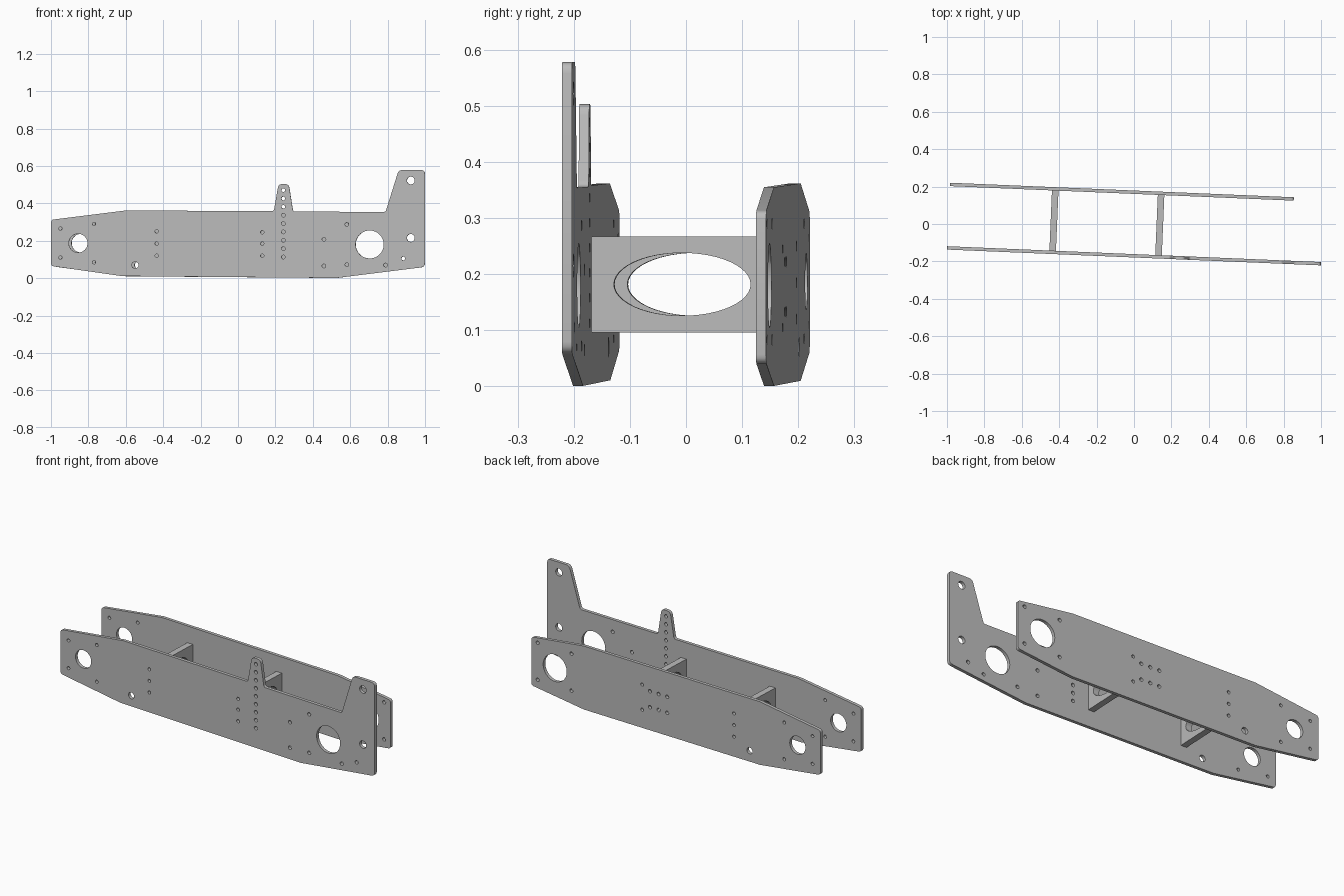
import bpy
from math import sin, cos, pi, radians
from mathutils import Vector

if "Cube" in bpy.data.objects:
    bpy.data.objects.remove(bpy.data.objects["Cube"])

YAW = radians(-2.42)
THICK = 0.018

steel = bpy.data.materials.new("grey steel")
steel.use_nodes = True
GREY = (0.5, 0.5, 0.5, 1)
steel.diffuse_color = GREY
steel.node_tree.nodes["Principled BSDF"].inputs["Base Color"].default_value = GREY


def ellipse(x, z, rx, rz=None, n=None):
    rz = rz or rx
    n = n or (48 if rx > 0.04 else 16)
    return [(x + rx * cos(2 * pi * i / n), z + rz * sin(2 * pi * i / n)) for i in range(n)]


def rounded(points, steps=4):
    """Round every (x, z, radius) corner with a short curve."""
    out = []
    for i, (x, z, r) in enumerate(points):
        p = Vector((x, z))
        if not r:
            out.append((x, z))
            continue
        a = p + (Vector(points[i - 1][:2]) - p).normalized() * r
        b = p + (Vector(points[(i + 1) % len(points)][:2]) - p).normalized() * r
        for k in range(steps + 1):
            t = k / steps
            out.append(tuple(a * (1 - t) ** 2 + p * 2 * t * (1 - t) + b * t * t))
    return out


def cut_plate(name, loops, thickness, location, turn):
    """Filled outline with holes, extruded and stood upright."""
    curve = bpy.data.curves.new(name, "CURVE")
    curve.dimensions = "2D"
    curve.fill_mode = "BOTH"
    curve.extrude = thickness / 2
    for loop in loops:
        s = curve.splines.new("POLY")
        s.points.add(len(loop) - 1)
        for pt, (x, z) in zip(s.points, loop):
            pt.co = (x, z, 0, 1)
        s.use_cyclic_u = True
    ob = bpy.data.objects.new(name, curve)
    bpy.context.collection.objects.link(ob)
    ob.location = location
    ob.rotation_euler = (pi / 2, 0, turn)
    bpy.ops.object.select_all(action="DESELECT")
    ob.select_set(True)
    bpy.context.view_layer.objects.active = ob
    bpy.ops.object.convert(target="MESH")
    ob = bpy.context.object
    ob.data.materials.clear()
    ob.data.materials.append(steel)
    bpy.ops.object.shade_smooth_by_angle(angle=radians(30))
    return ob


def tail_holes(dx):
    """Bearing, bolt and drain holes shared by both plates."""
    holes = [ellipse(-0.855 + dx, 0.187, 0.05), ellipse(0.705, 0.18, 0.075),
             ellipse(-0.55 + dx, 0.07, 0.018)]
    for x, z in ((-0.95, 0.265), (-0.95, 0.11), (-0.77, 0.29), (-0.77, 0.085)):
        holes.append(ellipse(x + dx, z, 0.009))
    holes += [ellipse(-0.435, z, 0.009) for z in (0.12, 0.185, 0.25)]
    return holes


# Front plate with its drilled tab and raised end
front = rounded([
    (-1, 0.065, 0.015), (-0.62, 0.011, 0), (0.53, 0.001, 0), (1, 0.06, 0.02),
    (1, 0.578, 0.02), (0.86, 0.578, 0.02), (0.79, 0.354, 0.012),
    (0.295, 0.356, 0.012), (0.272, 0.503, 0.02), (0.217, 0.503, 0.02),
    (0.192, 0.358, 0.012), (-0.6, 0.362, 0), (-1, 0.312, 0.015)])
holes = tail_holes(0)
holes += [ellipse(0.13, z, 0.009) for z in (0.12, 0.185, 0.245)]
holes += [ellipse(0.243, 0.113 + 0.0447 * i, 0.01) for i in range(9)]
holes += [ellipse(0.925, z, 0.021) for z in (0.215, 0.522)]
for x, z in ((0.46, 0.208), (0.46, 0.065), (0.583, 0.287), (0.583, 0.072),
             (0.79, 0.07), (0.885, 0.105)):
    holes.append(ellipse(x, z, 0.01))
cut_plate("front_side_plate", [front] + holes, THICK, (0, -0.17, 0), YAW)

# Shorter back plate with a cluster of bolt holes
back = rounded([
    (-0.985, 0.062, 0.015), (-0.6, 0.01, 0), (0.52, 0.001, 0), (0.855, 0.042, 0.015),
    (0.855, 0.312, 0.015), (0.52, 0.355, 0), (-0.6, 0.362, 0), (-0.985, 0.31, 0.015)])
holes = tail_holes(0.015)
for x in (0.6, 0.815):
    holes += [ellipse(x, z, 0.01) for z in (0.083, 0.29)]
holes += [ellipse(0.15, z, 0.009) for z in (0.105, 0.245)]
for x in (0.1, 0.045, -0.01):
    holes += [ellipse(x, z, 0.01) for z in (0.133, 0.222)]
cut_plate("back_side_plate", [back] + holes, THICK, (0, 0.17, 0), YAW)

# Cross members with large oval openings
for name, x, y in (("left_cross_member", 0.138, -0.006), ("right_cross_member", -0.428, 0.018)):
    w, h = 0.161, 0.0855
    box = [(-w, -h), (w, -h), (w, h), (-w, h)]
    cut_plate(name, [box, ellipse(0, 0, 0.122, 0.056)], 0.035, (x, y, 0.182), YAW + pi / 2)
